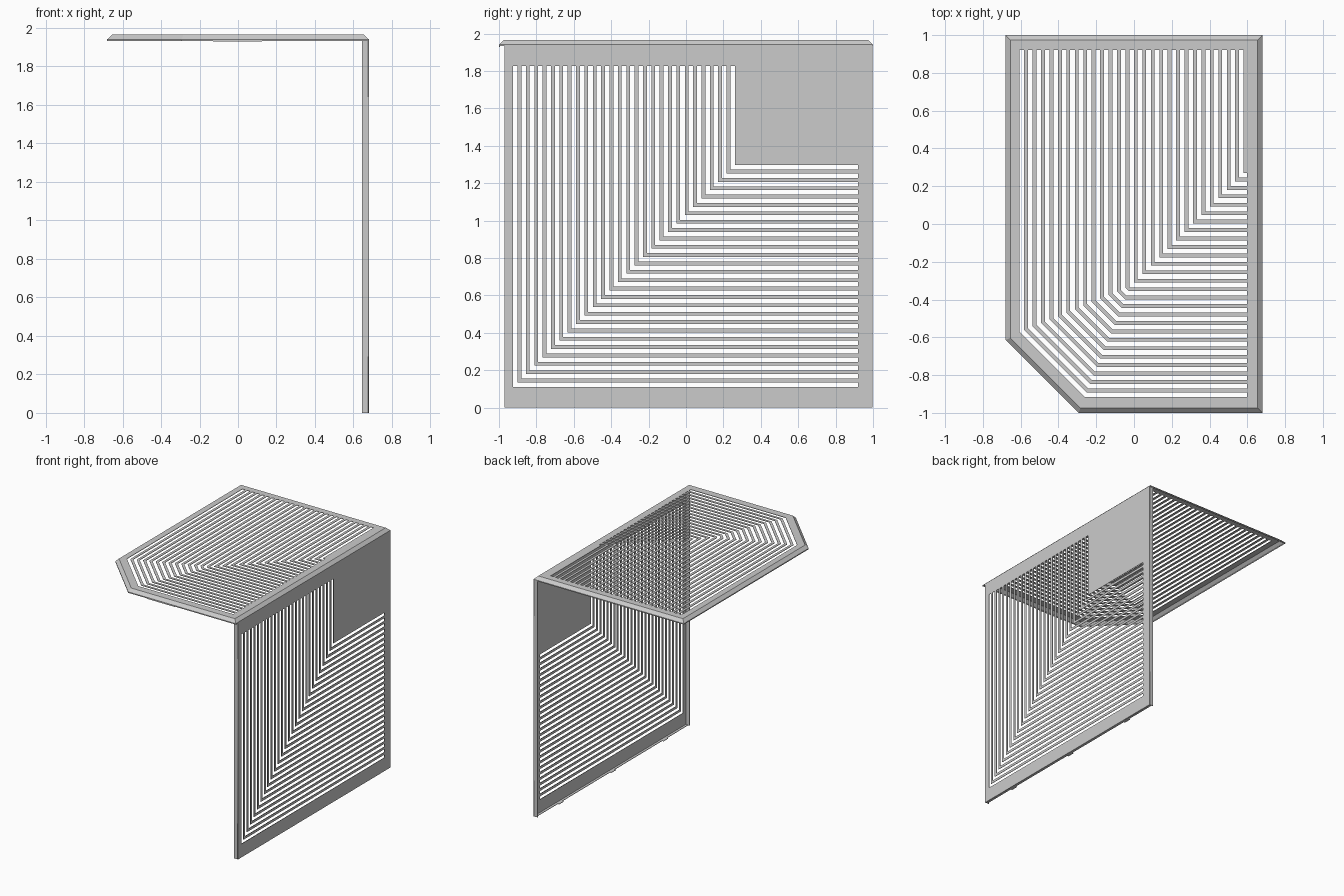
import bpy, bmesh
from math import radians

if "Cube" in bpy.data.objects:
    bpy.data.objects.remove(bpy.data.objects["Cube"])

PITCH, SLOT, COUNT = 0.0447, 0.0245, 27
SHRINK = 2 - 2 ** 0.5          # chamfer leg lost per unit of parallel offset


def slot_path(x0, y0, x1, y1, c0, d):
    """Bent path: down the left, round the chamfered corner, along the bottom."""
    c = c0 - SHRINK * d
    if c > 0.002:
        bend = [(x0 + d, y0 + d + c), (x0 + d + c, y0 + d)]
    else:
        bend = [(x0 + d, y0 + d)]
    return [(x0 + d, y1)] + bend + [(x1, y0 + d)]


def slots(x0, y0, x1, y1, c0):
    out = []
    for i in range(COUNT):
        d = i * PITCH
        a = slot_path(x0, y0, x1, y1, c0, d)
        b = slot_path(x0, y0, x1, y1, c0, d + SLOT)
        out.append(a + b[::-1])
    return out


def sheet(name, loops, loc, rot=(0, 0, 0), half=0.002):
    """Thin plate filled between an outline and its holes."""
    cu = bpy.data.curves.new(name + "_profile", 'CURVE')
    cu.dimensions, cu.fill_mode, cu.extrude = '2D', 'BOTH', half
    for pts in loops:
        sp = cu.splines.new('POLY')
        sp.points.add(len(pts) - 1)
        for p, (x, y) in zip(sp.points, pts):
            p.co = (x, y, 0, 1)
        sp.use_cyclic_u = True
    tmp = bpy.data.objects.new(name + "_tmp", cu)
    bpy.context.collection.objects.link(tmp)
    deps = bpy.context.evaluated_depsgraph_get()
    me = bpy.data.meshes.new_from_object(tmp.evaluated_get(deps))
    bpy.data.objects.remove(tmp)
    bpy.data.curves.remove(cu)
    me.name = name
    ob = bpy.data.objects.new(name, me)
    bpy.context.collection.objects.link(ob)
    ob.location, ob.rotation_euler = loc, rot
    return ob


def box(name, lo, hi):
    me = bpy.data.meshes.new(name)
    bm = bmesh.new()
    bmesh.ops.create_cube(bm, size=1)
    for v in bm.verts:
        v.co = [(a + b) / 2 + k * (b - a) for a, b, k in zip(lo, hi, v.co)]
    bm.to_mesh(me)
    bm.free()
    ob = bpy.data.objects.new(name, me)
    bpy.context.collection.objects.link(ob)
    return ob


def roof_outline(d):
    c = 0.386 - SHRINK * d
    x, y = 0.68 - d, 1 - d
    return [(-x, y), (-x, -y + c), (-x + c, -y), (x, -y), (x, y)]


# Roof: slotted sheet with one cut corner
sheet("roof_panel", [roof_outline(0.025)] + slots(-0.606, -0.916, 0.598, 0.922, 0.345),
      (0, 0, 1.963))

# Roof skirt: sloped folded rim swept round the outline
profile = [(0, 1.933), (0, 1.941), (0.025, 1.965), (0.027, 1.961), (0.004, 1.939), (0.004, 1.933)]
bm = bmesh.new()
rings = [[bm.verts.new((x, y, z)) for x, y in roof_outline(d)] for d, z in profile]
for i, ring in enumerate(rings):
    nxt = rings[(i + 1) % len(rings)]
    for j in range(5):
        k = (j + 1) % 5
        bm.faces.new((ring[j], ring[k], nxt[k], nxt[j]))
bmesh.ops.recalc_face_normals(bm, faces=bm.faces)
me = bpy.data.meshes.new("roof_skirt")
bm.to_mesh(me)
bm.free()
bpy.context.collection.objects.link(bpy.data.objects.new("roof_skirt", me))

# Small tab under the front rim
box("roof_tab", (-0.13, -0.999, 1.929), (0.125, -0.995, 1.935))

# Wall: slotted sheet, local x/y mapped to world y/z
wall = [(-0.97, 0), (0.998, 0), (0.998, 1.933), (-0.97, 1.933)]
sheet("wall_panel", [wall] + slots(-0.925, 0.11, 0.92, 1.825, 0),
      (0.678, 0, 0), (radians(90), 0, radians(90)))

# Folded wall flanges
box("wall_flange_front", (0.645, -0.97, 0), (0.677, -0.966, 1.933))
box("wall_flange_back", (0.645, 0.994, 0), (0.677, 0.998, 1.933))
box("wall_flange_top", (0.645, -0.966, 1.929), (0.677, 0.994, 1.933))
box("wall_flange_bottom", (0.657, -0.966, 0), (0.677, 0.994, 0.004))

# Fixing tabs along the bottom flange
for n, y in enumerate((-0.66, 0.015, 0.69)):
    box(f"wall_fixing_tab_{n + 1}", (0.645, y - 0.03, 0), (0.657, y + 0.03, 0.004))
